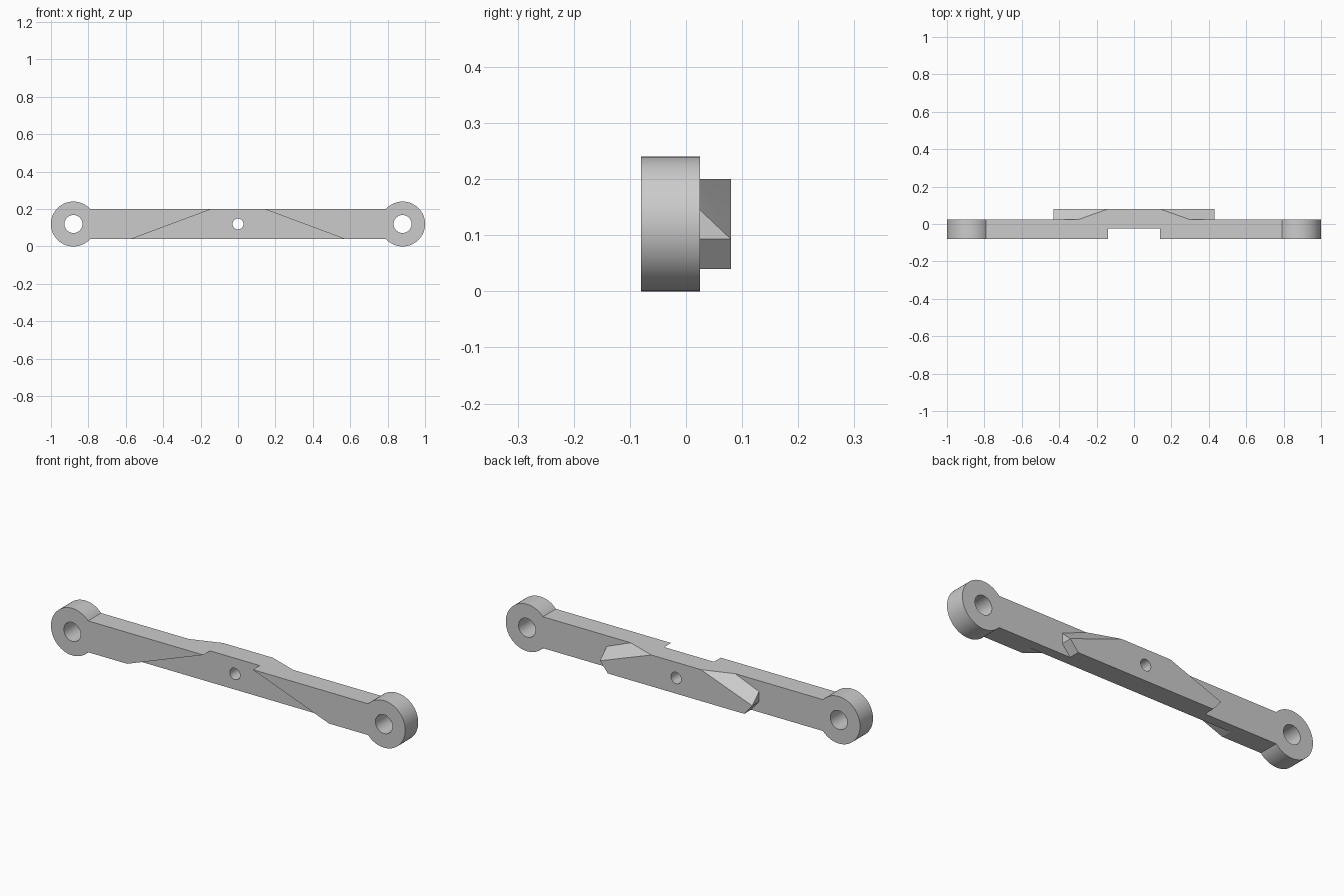
import bpy, bmesh
from math import cos, sin, asin, pi
from mathutils import Vector

if "Cube" in bpy.data.objects:
    bpy.data.objects.remove(bpy.data.objects["Cube"], do_unlink=True)

FRONT, BACK, BOSS_BACK, NOTCH_FLOOR = -0.08, 0.025, 0.08, -0.025
LOW, MID, HIGH = 0.04, 0.12, 0.2
EYE_X, EYE_R = 0.88, 0.12

grey = bpy.data.materials.new("plain grey")
grey.use_nodes = True
colour = (0.6, 0.6, 0.6, 1)
grey.diffuse_color = colour
grey.node_tree.nodes["Principled BSDF"].inputs["Base Color"].default_value = colour


def finish(bm, name):
    bmesh.ops.recalc_face_normals(bm, faces=bm.faces)
    mesh = bpy.data.meshes.new(name)
    bm.to_mesh(mesh)
    bm.free()
    mesh.materials.append(grey)
    obj = bpy.data.objects.new(name, mesh)
    bpy.context.collection.objects.link(obj)
    return obj


def prism(name, outline, y0, y1):
    """Extrude an x-z outline from y0 to y1."""
    bm = bmesh.new()
    face = bm.faces.new([bm.verts.new((x, y0, z)) for x, z in outline])
    ext = bmesh.ops.extrude_face_region(bm, geom=[face])["geom"]
    moved = [v for v in ext if isinstance(v, bmesh.types.BMVert)]
    bmesh.ops.translate(bm, verts=moved, vec=(0, y1 - y0, 0))
    return finish(bm, name)


def arc(x, radius, start, end, steps):
    return [(x + radius * cos(start + (end - start) * i / steps),
             MID + radius * sin(start + (end - start) * i / steps))
            for i in range(steps + 1)]


def combine(target, tool, operation):
    mod = target.modifiers.new(operation, 'BOOLEAN')
    mod.operation, mod.solver, mod.object = operation, 'EXACT', tool
    bpy.ops.object.select_all(action='DESELECT')
    bpy.context.view_layer.objects.active = target
    target.select_set(True)
    bpy.ops.object.modifier_apply(modifier=mod.name)
    bpy.data.objects.remove(tool, do_unlink=True)


# Bar with a round eye at each end, as one outline
bend = pi - asin((HIGH - MID) / EYE_R)
right_end = arc(EYE_X, EYE_R, -bend, bend, 72)
left_end = [(-x, 2 * MID - z) for x, z in right_end]
arm = prism("link_arm", right_end + left_end, FRONT, BACK)

# Raised boss on the back: hull of its root and its smaller outer face
bm = bmesh.new()
root = [(0.385, LOW), (0.43, 0.093), (0.43, 0.145), (0.295, HIGH)]
outer = [(0.385, LOW), (0.43, 0.093), (0.14, HIGH)]
for outline, y in ((root, 0), (root, BACK), (outer, BOSS_BACK)):
    for x, z in outline:
        for side in (-1, 1):
            bm.verts.new(Vector((side * x, y, z)))
bmesh.ops.convex_hull(bm, input=bm.verts)
bmesh.ops.dissolve_limit(bm, angle_limit=0.01, verts=bm.verts, edges=bm.edges)
combine(arm, finish(bm, "boss"), 'UNION')

# Tapered notch across the front, cut past the bar's top and bottom edges
slope = (0.57 - 0.14) / (HIGH - LOW)
over = 0.02
wide, narrow = 0.57 + slope * over, 0.14 - slope * over
notch = prism("notch_cutter", [(-wide, LOW - over), (wide, LOW - over),
                               (narrow, HIGH + over), (-narrow, HIGH + over)],
              FRONT - over, NOTCH_FLOOR)
combine(arm, notch, 'DIFFERENCE')

# Pivot holes in the eyes and a small pin hole in the middle
for x, radius in ((-EYE_X, 0.048), (0, 0.029), (EYE_X, 0.048)):
    hole = prism("hole_cutter", arc(x, radius, 0, 2 * pi, 48)[:-1], -0.2, 0.2)
    combine(arm, hole, 'DIFFERENCE')

arm.select_set(True)
bpy.ops.object.shade_smooth_by_angle(angle=0.35)
